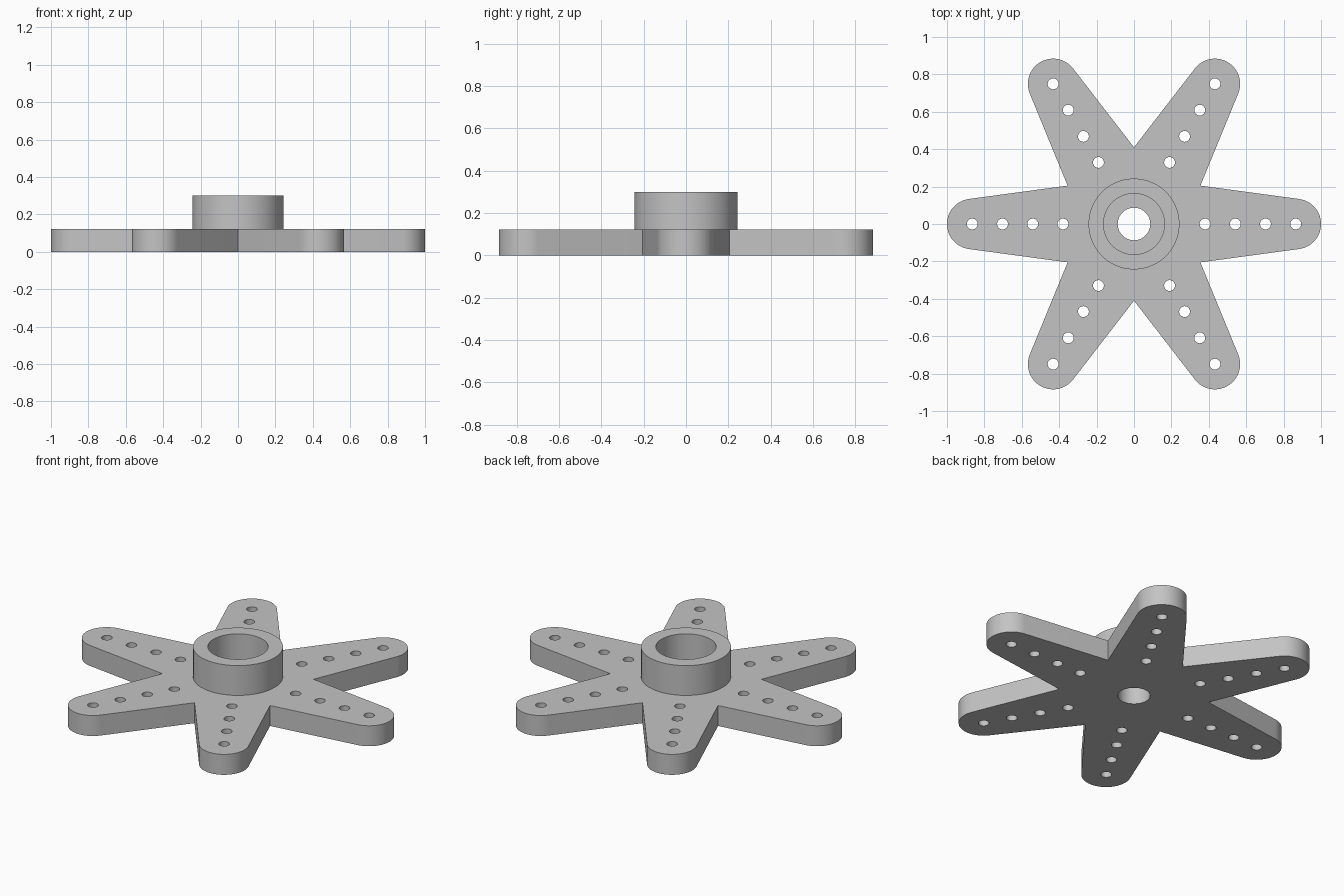
import bpy
import bmesh
from math import radians, cos, sin, atan2, acos, hypot
from mathutils import Vector

cube = bpy.data.objects.get("Cube")
if cube:
    bpy.data.objects.remove(cube, do_unlink=True)

PLATE_H, TOTAL_H = 0.122, 0.30
ARMS = 6
TIP_X, TIP_R = 0.865, 0.135      # rounded arm end
VALLEY_R = 0.41                  # notch between arms

grey = bpy.data.materials.new("light grey plastic")
grey.use_nodes = True
grey.diffuse_color = (0.55, 0.55, 0.55, 1)
grey.node_tree.nodes["Principled BSDF"].inputs["Base Color"].default_value = (0.55, 0.55, 0.55, 1)


def polar(r, a):
    return Vector((r * cos(a), r * sin(a)))


def circle(radius, centre=Vector((0, 0)), n=48):
    return [centre + polar(radius, radians(360 * i / n)) for i in range(n)]


def extruded(name, loops, z0, z1):
    """Fill nested 2D loops (inner ones become holes) and extrude them upward."""
    curve = bpy.data.curves.new(name, 'CURVE')
    curve.dimensions = '2D'
    curve.fill_mode = 'BOTH'
    curve.extrude = (z1 - z0) / 2
    for loop in loops:
        spline = curve.splines.new('POLY')
        spline.points.add(len(loop) - 1)
        for point, p in zip(spline.points, loop):
            point.co = (p.x, p.y, 0, 1)
        spline.use_cyclic_u = True
    obj = bpy.data.objects.new(name, curve)
    bpy.context.collection.objects.link(obj)
    bpy.ops.object.select_all(action='DESELECT')
    obj.select_set(True)
    bpy.context.view_layer.objects.active = obj
    bpy.ops.object.convert(target='MESH')
    obj = bpy.context.view_layer.objects.active
    obj.name = name
    mesh = obj.data
    bm = bmesh.new()
    bm.from_mesh(mesh)
    bmesh.ops.remove_doubles(bm, verts=bm.verts, dist=0.0001)
    bmesh.ops.translate(bm, verts=bm.verts, vec=(0, 0, (z0 + z1) / 2))
    bmesh.ops.recalc_face_normals(bm, faces=bm.faces)
    bm.to_mesh(mesh)
    bm.free()
    mesh.materials.clear()
    mesh.materials.append(grey)
    bpy.ops.object.shade_smooth_by_angle(angle=radians(25))
    return obj


# Star outline: each arm's sides run tangent into its round tip
valley = polar(VALLEY_R, radians(30))
dx, dy = valley.x - TIP_X, valley.y
tangent = atan2(dy, dx) - acos(TIP_R / hypot(dx, dy))
outline, holes = [], []
for k in range(ARMS):
    turn = radians(360 / ARMS * k)
    direction = polar(1, turn)
    steps = 32
    for i in range(steps + 1):
        a = tangent * (2 * i / steps - 1)
        outline.append(direction * TIP_X + polar(TIP_R, turn + a))
    outline.append(polar(VALLEY_R, turn + radians(30)))
    # Row of linkage holes along the arm
    for r in (0.38, 0.541, 0.703, 0.865):
        holes.append(circle(0.029, direction * r, 32))

# Plate with screw hole, and the raised socket collar
extruded("six_arm_plate", [outline, circle(0.087)] + holes, 0, PLATE_H)
extruded("hub_collar", [circle(0.243, n=96), circle(0.163, n=96)], PLATE_H, TOTAL_H)
